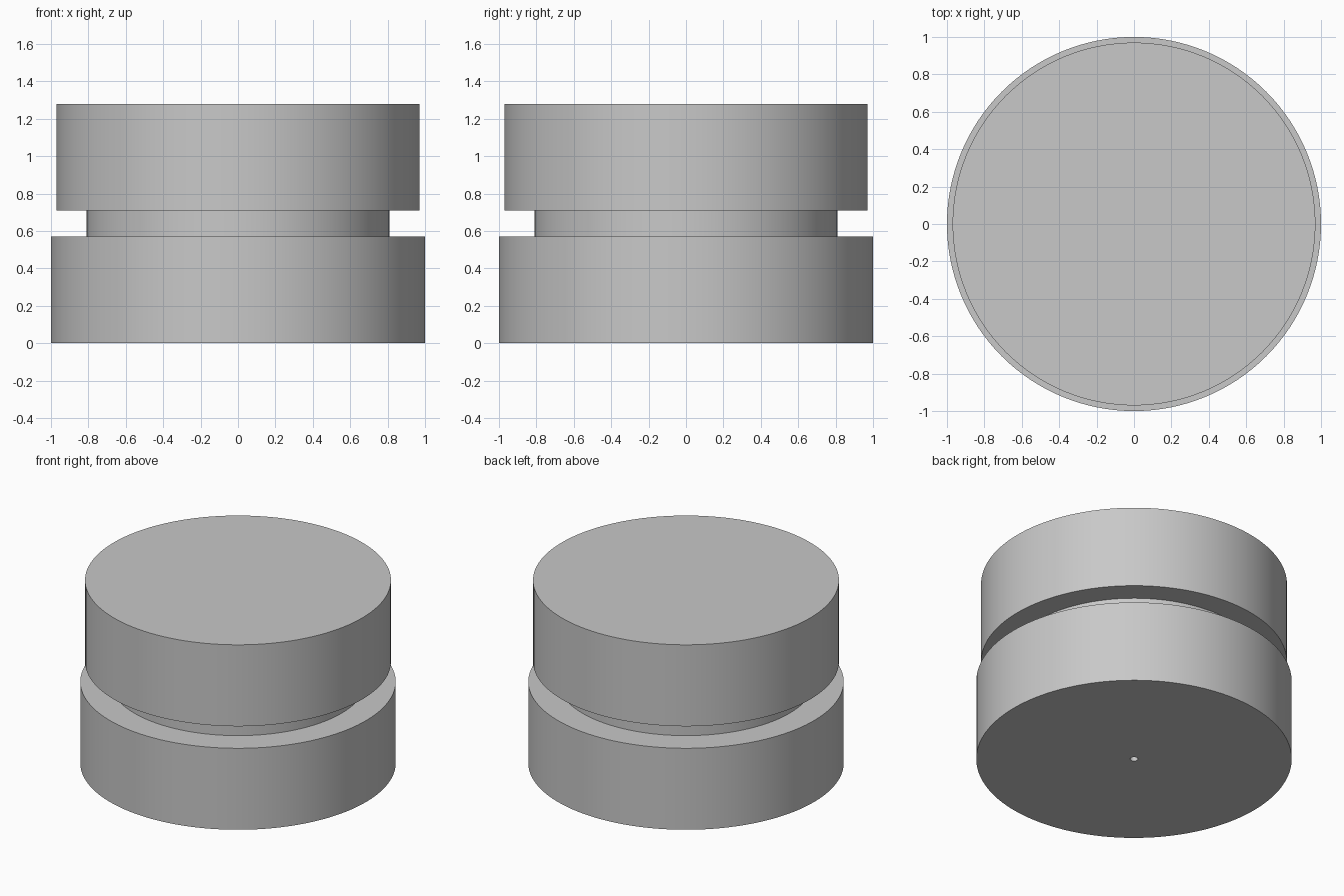
import bpy, bmesh, math
from mathutils import Vector

cube = bpy.data.objects.get("Cube")
if cube:
    bpy.data.objects.remove(cube, do_unlink=True)

SEGMENTS = 128
BASE_R, NECK_R, CAP_R, BORE_R = 1.0, 0.81, 0.97, 0.025
BASE_TOP, NECK_TOP, CAP_TOP = 0.57, 0.71, 1.28

# Plain grey material
grey = bpy.data.materials.new("plain_grey")
grey.use_nodes = True
colour = (0.58, 0.58, 0.58, 1)
grey.diffuse_color = colour
grey.node_tree.nodes["Principled BSDF"].inputs["Base Color"].default_value = colour


def lathe(name, profile):
    """Revolve (radius, height) points around z into a closed solid."""
    bm = bmesh.new()
    verts = [bm.verts.new((r, 0, z)) for r, z in profile]
    edges = [bm.edges.new(pair) for pair in zip(verts, verts[1:])]
    bmesh.ops.spin(bm, geom=verts + edges, cent=Vector(), axis=(0, 0, 1),
                   angle=math.tau, steps=SEGMENTS, use_duplicate=False)
    bmesh.ops.remove_doubles(bm, verts=bm.verts[:], dist=0.0001)
    bmesh.ops.recalc_face_normals(bm, faces=bm.faces[:])
    mesh = bpy.data.meshes.new(name)
    bm.to_mesh(mesh)
    bm.free()
    mesh.materials.append(grey)
    obj = bpy.data.objects.new(name, mesh)
    bpy.context.collection.objects.link(obj)
    bpy.ops.object.select_all(action='DESELECT')
    obj.select_set(True)
    bpy.context.view_layer.objects.active = obj
    bpy.ops.object.shade_smooth_by_angle(angle=math.radians(30))
    return obj


# Turned body: blind centre bore, wide base, recessed neck, upper drum
lathe("grooved_drum", [
    (0, BASE_TOP), (BORE_R, BASE_TOP), (BORE_R, 0),
    (BASE_R, 0), (BASE_R, BASE_TOP),
    (NECK_R, BASE_TOP), (NECK_R, NECK_TOP),
    (CAP_R, NECK_TOP), (CAP_R, CAP_TOP), (0, CAP_TOP),
])
